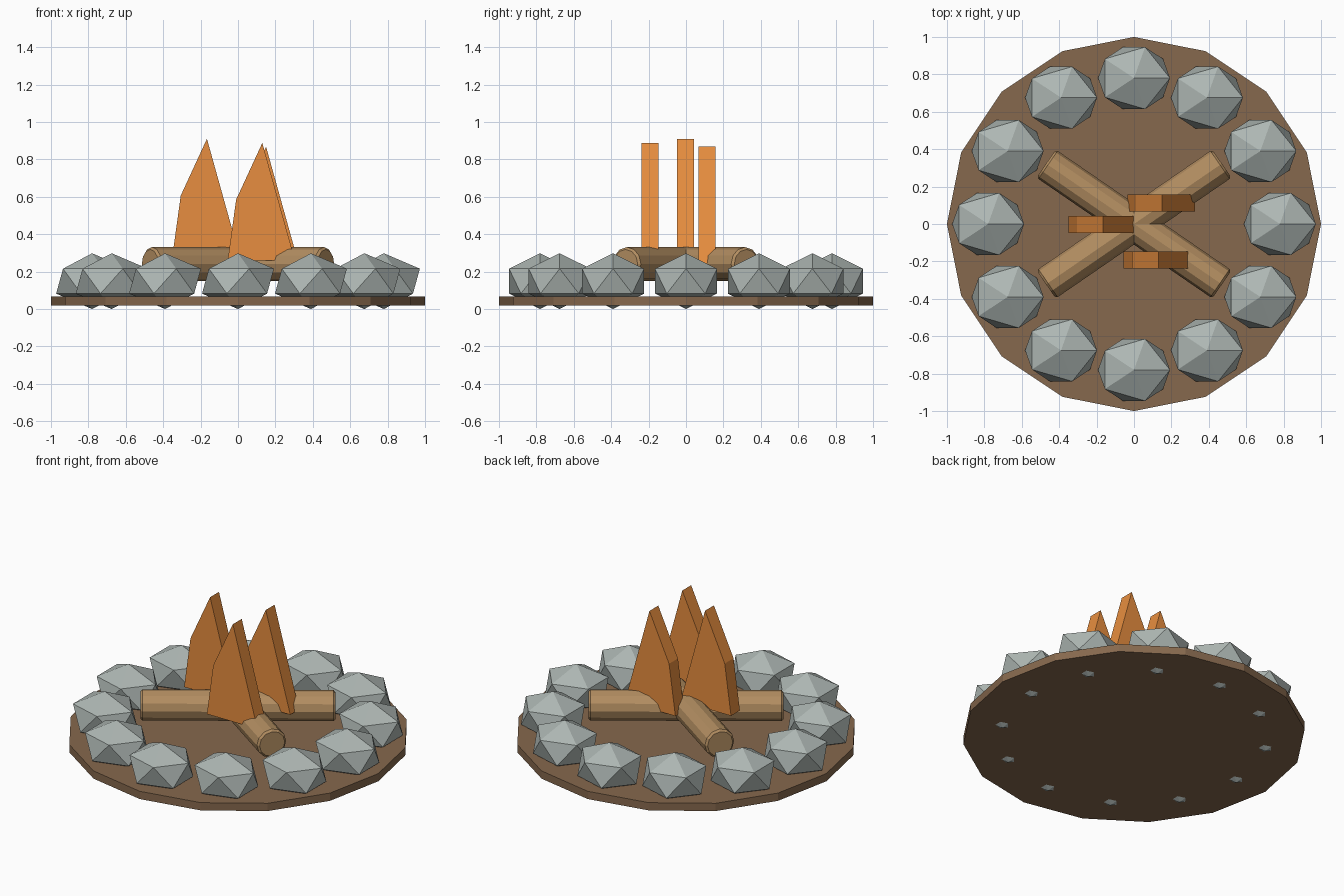
import bpy, bmesh
from math import radians, cos, sin, pi

if "Cube" in bpy.data.objects:
    bpy.data.objects.remove(bpy.data.objects["Cube"])


def material(name, rgb):
    m = bpy.data.materials.new(name)
    m.diffuse_color = (*rgb, 1)
    m.use_nodes = True
    m.node_tree.nodes["Principled BSDF"].inputs["Base Color"].default_value = m.diffuse_color
    return m


DIRT = material("dirt", (0.24, 0.14, 0.075))
STONE = material("stone", (0.42, 0.47, 0.45))
WOOD = material("wood", (0.45, 0.27, 0.12))
FIRE = material("fire", (0.80, 0.27, 0.05))


def finish(name, mat):
    ob = bpy.context.object
    ob.name = name
    ob.data.materials.append(mat)
    return ob


# Ground disc, sixteen sides with corners on the axes
bpy.ops.mesh.primitive_cylinder_add(vertices=16, radius=1, depth=0.05,
                                    location=(0, 0, 0.043))
finish("ground_disc", DIRT)

# Ring of twelve faceted stones, all facing the same way
for i in range(12):
    a = i * pi / 6
    bpy.ops.mesh.primitive_ico_sphere_add(
        subdivisions=1, radius=1,
        location=(0.78 * cos(a), 0.78 * sin(a), 0.149))
    stone = finish(f"stone_{i + 1}", STONE)
    stone.scale = (0.215, 0.195, 0.149)

# Two crossed logs with slightly chamfered ends
for i, turn in enumerate((34.5, -34.5)):
    bpy.ops.mesh.primitive_cylinder_add(
        vertices=12, radius=0.091, depth=1.14, location=(0, 0, 0.24),
        rotation=(0, radians(90), radians(turn)))
    log = finish(f"log_{i + 1}", WOOD)
    bevel = log.modifiers.new("end_chamfer", "BEVEL")
    bevel.width = 0.012
    bevel.segments = 1
    bevel.limit_method = 'ANGLE'
    bevel.angle_limit = radians(60)

# Flames: one flat profile extruded in y, placed three times
PROFILE = [(-0.185, 0), (0.175, 0), (0, 0.628), (-0.14, 0.325)]
T = 0.045
for i, (x, y, z) in enumerate([(0.13, -0.193, 0.26),
                               (-0.166, -0.002, 0.282),
                               (0.15, 0.113, 0.24)]):
    bm = bmesh.new()
    face = bm.faces.new([bm.verts.new((px, -T, pz)) for px, pz in PROFILE])
    ext = bmesh.ops.extrude_face_region(bm, geom=[face])
    moved = [v for v in ext["geom"] if isinstance(v, bmesh.types.BMVert)]
    bmesh.ops.translate(bm, verts=moved, vec=(0, 2 * T, 0))
    bmesh.ops.recalc_face_normals(bm, faces=bm.faces)
    mesh = bpy.data.meshes.new(f"flame_{i + 1}")
    bm.to_mesh(mesh)
    bm.free()
    mesh.materials.append(FIRE)
    flame = bpy.data.objects.new(f"flame_{i + 1}", mesh)
    flame.location = (x, y, z)
    bpy.context.collection.objects.link(flame)
